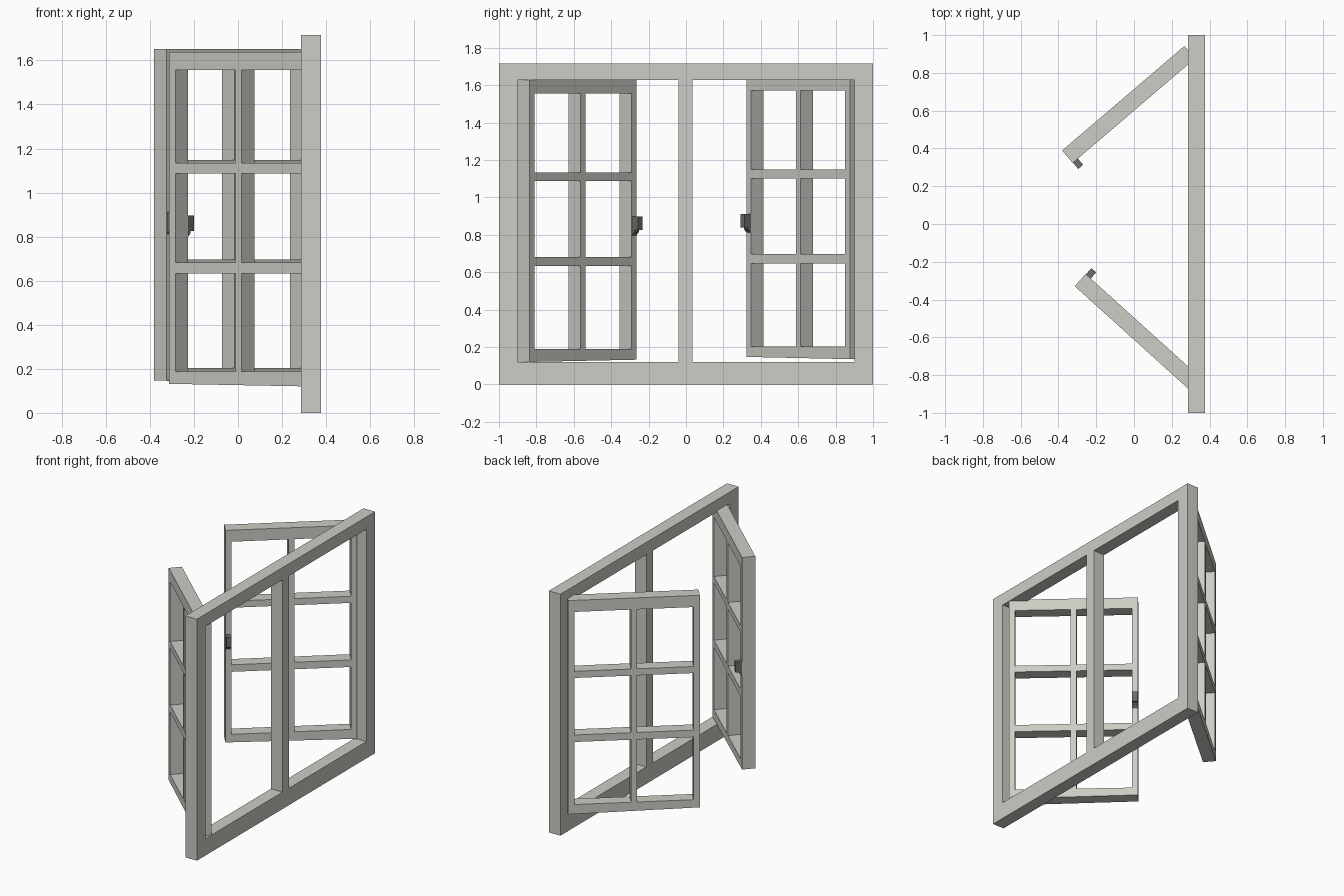
import bpy, bmesh, math
from mathutils import Vector

if "Cube" in bpy.data.objects:
    bpy.data.objects.remove(bpy.data.objects["Cube"])


def material(name, col):
    m = bpy.data.materials.new(name)
    m.diffuse_color = (*col, 1)
    m.use_nodes = True
    m.node_tree.nodes["Principled BSDF"].inputs["Base Color"].default_value = m.diffuse_color
    return m


PAINT = material("warm grey paint", (0.61, 0.605, 0.56))
METAL = material("dark grey metal", (0.15, 0.15, 0.145))


def extrude_object(name, bm, depth_vec, mat):
    """Thicken flat faces along depth_vec and make an object."""
    res = bmesh.ops.extrude_face_region(bm, geom=bm.faces[:], use_keep_orig=True)
    for v in res["geom"]:
        if isinstance(v, bmesh.types.BMVert):
            v.co += depth_vec
    bmesh.ops.recalc_face_normals(bm, faces=bm.faces[:])
    me = bpy.data.meshes.new(name)
    bm.to_mesh(me)
    bm.free()
    me.materials.append(mat)
    ob = bpy.data.objects.new(name, me)
    bpy.context.collection.objects.link(ob)
    return ob


def lattice(name, us, zs, origin, along, depth_vec, drop=0.0):
    """Barred panel: cells with odd row and odd column stay open."""
    bm = bmesh.new()
    grid = []
    for j, z in enumerate(zs):
        row = []
        for u in us:
            low = drop * u / us[-1] if j == 0 else 0
            row.append(bm.verts.new(origin + along * u + Vector((0, 0, z - low))))
        grid.append(row)
    for j in range(len(zs) - 1):
        for i in range(len(us) - 1):
            if not (i % 2 and j % 2):
                bm.faces.new((grid[j][i], grid[j][i + 1], grid[j + 1][i + 1], grid[j + 1][i]))
    return extrude_object(name, bm, depth_vec, PAINT)


# Fixed outer frame with central mullion
lattice("window_frame", [-1, -0.902, -0.039, 0.036, 0.902, 1], [0, 0.12, 1.628, 1.715],
        Vector((0.287, 0, 0)), Vector((0, 1, 0)), Vector((0.09, 0, 0)))

# Two open casements, each with a latch on the inner face at the free edge
LEAF_U = [0, 0.04, 0.407, 0.445, 0.812, 0.852]
LEAF_Z = [0.132, 0.188, 0.632, 0.682, 1.087, 1.134, 1.556, 1.638]
LATCH = [(0, 0.795), (0.02, 0.815), (0.02, 0.825), (0.044, 0.825), (0.044, 0.897), (0, 0.897)]

for side, ox, oy, deg, lift in (("left", -0.314, -0.329, -42.1, 0.0),
                                ("right", -0.381, 0.389, 40.5, 0.015)):
    a = math.radians(deg)
    along = Vector((math.cos(a), math.sin(a), 0))
    inward = Vector((abs(math.sin(a)), -math.copysign(math.cos(a), a), 0))
    origin = Vector((ox, oy, lift))
    lattice(side + "_casement", LEAF_U, LEAF_Z, origin, along, inward * 0.087, 0.012)

    bm = bmesh.new()
    bm.faces.new([bm.verts.new(origin + along * 0.002 + inward * (0.086 + d) + Vector((0, 0, z)))
                  for d, z in LATCH])
    extrude_object(side + "_latch", bm, along * 0.034, METAL)
